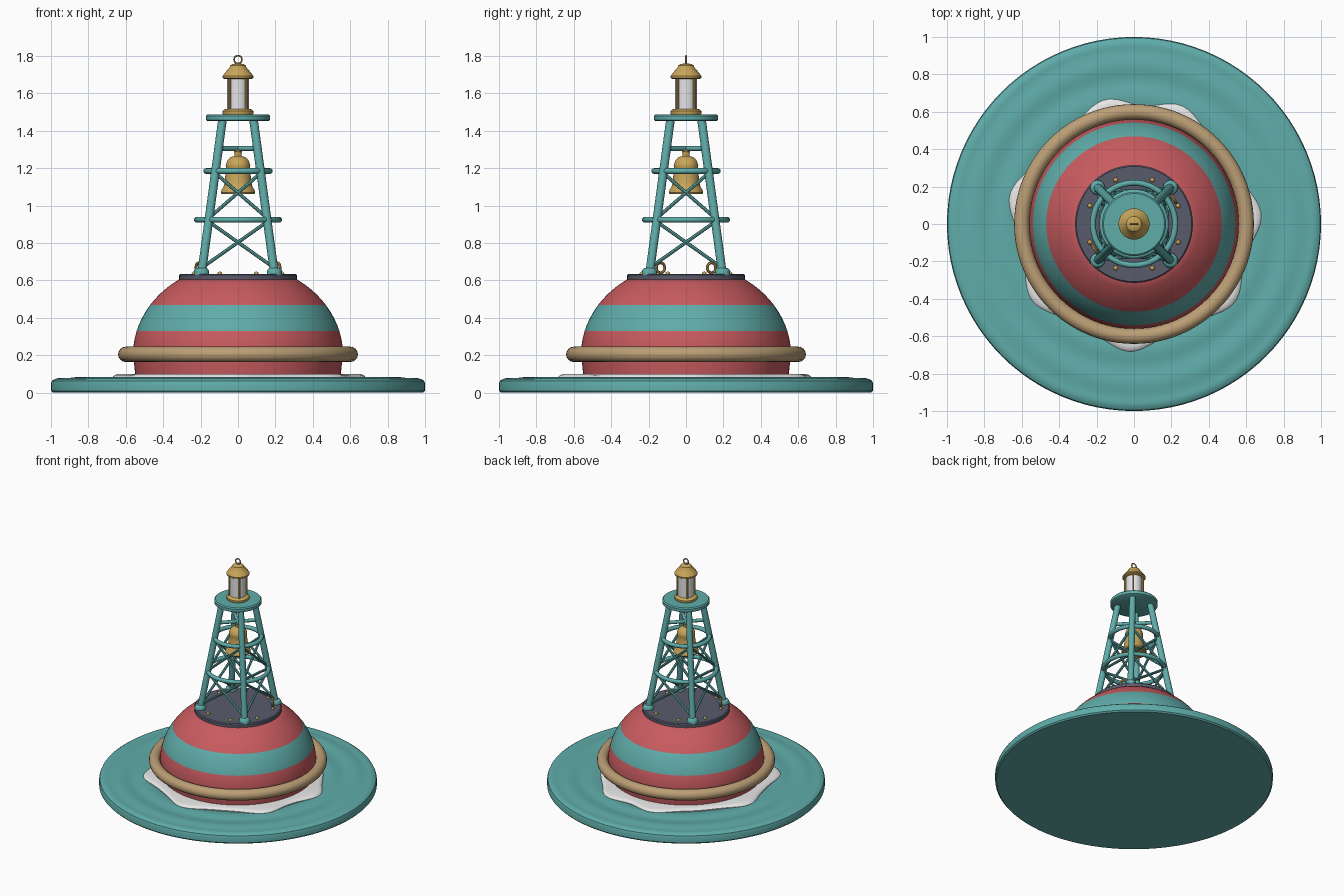
import bpy, bmesh, math
from mathutils import Vector, Matrix

if "Cube" in bpy.data.objects:
    bpy.data.objects.remove(bpy.data.objects["Cube"])


def material(name, rgb):
    m = bpy.data.materials.new(name)
    m.diffuse_color = (*rgb, 1)
    m.use_nodes = True
    m.node_tree.nodes["Principled BSDF"].inputs["Base Color"].default_value = m.diffuse_color
    return m


TEAL = material("sea_teal", (0.115, 0.415, 0.40))
RED = material("buoy_red", (0.58, 0.105, 0.115))
GOLD = material("brass", (0.58, 0.38, 0.10))
ROPE = material("rope_tan", (0.50, 0.345, 0.18))
SLATE = material("deck_slate", (0.10, 0.105, 0.15))
FOAM = material("foam_white", (0.82, 0.82, 0.82))
GLASS = material("lamp_glass", (0.80, 0.80, 0.82))


def finish(name, bm, *mats):
    bmesh.ops.recalc_face_normals(bm, faces=bm.faces)
    me = bpy.data.meshes.new(name)
    bm.to_mesh(me)
    bm.free()
    ob = bpy.data.objects.new(name, me)
    bpy.context.collection.objects.link(ob)
    for m in mats:
        me.materials.append(m)
    return ob


def lathe(name, profile, *mats, n=64, radius=None, rule=None, closed=False):
    """Spin (r, z) points around z; radius(r, angle) can bend the outline."""
    bm = bmesh.new()
    rings = []
    for r, z in profile:
        ring = []
        for i in range(n):
            a = 2 * math.pi * i / n
            rr = radius(r, a) if radius else r
            ring.append(bm.verts.new((rr * math.cos(a), rr * math.sin(a), z)))
        rings.append(ring)
    pairs = list(zip(rings, rings[1:]))
    if closed:
        pairs.append((rings[-1], rings[0]))
    for lo, hi in pairs:
        for i in range(n):
            j = (i + 1) % n
            f = bm.faces.new((lo[i], lo[j], hi[j], hi[i]))
            if rule:
                f.material_index = rule(f.calc_center_median().z)
    if not closed:
        bm.faces.new(rings[0][::-1])
        bm.faces.new(rings[-1])
    return finish(name, bm, *mats)


def torus(name, R, r, mat, loc=(0, 0, 0), rot=None, n=64, m=12):
    prof = [(R + r * math.cos(2 * math.pi * k / m), r * math.sin(2 * math.pi * k / m)) for k in range(m)]
    ob = lathe(name, prof, mat, n=n, closed=True)
    ob.matrix_world = Matrix.Translation(loc) @ (rot or Matrix())
    return ob


def rod(name, a, b, r, mat, n=12):
    a, b = Vector(a), Vector(b)
    d = b - a
    bm = bmesh.new()
    bmesh.ops.create_cone(bm, cap_ends=True, segments=n, radius1=r, radius2=r, depth=d.length,
                          matrix=Matrix.Translation((a + b) / 2) @ d.to_track_quat('Z', 'Y').to_matrix().to_4x4())
    return finish(name, bm, mat)


# Water disc with rounded rim and soft ripples
water = [(0.99, 0), (1.0, 0.01), (1.0, 0.05), (0.995, 0.063), (0.98, 0.073)]
for k in range(31):
    r = 0.96 - 0.46 * k / 30
    water.append((r, 0.080 + 0.004 * math.cos((r - 0.68) * 2 * math.pi / 0.17)))
lathe("water_disc", water, TEAL, n=96)

# Foam collar with uneven lobes
LOBES = [4, 68, 103, 167, 217, 268, 322]


def foam_edge(r, a):
    if r < 0.55:
        return r
    bump = 0
    for deg in LOBES:
        d = (a - math.radians(deg) + math.pi) % (2 * math.pi) - math.pi
        bump += 0.068 * math.exp(-(d / 0.22) ** 2)
    return r + min(bump, 0.075)


lathe("foam_collar", [(0.50, 0.07), (0.612, 0.07), (0.614, 0.085), (0.605, 0.095), (0.585, 0.1), (0.50, 0.1)],
      FOAM, n=128, radius=foam_edge, closed=True)

# Striped hull dome
hull = [(0.545, 0.07), (0.552, 0.12), (0.56, 0.20)]
for z in (0.24, 0.285, 0.33, 0.365, 0.40, 0.435, 0.47, 0.50, 0.53, 0.56, 0.585, 0.61):
    hull.append((0.562 * math.sqrt(1 - ((z - 0.2) / 0.49) ** 2), z))
lathe("hull", hull, RED, TEAL, n=96, rule=lambda z: 1 if 0.33 < z < 0.47 else 0)

# Rope fender
torus("rope_fender", 0.60, 0.041, ROPE, (0, 0, 0.205), n=96, m=16)

# Deck plate and bolts
lathe("deck_plate", [(0.305, 0.598), (0.315, 0.605), (0.315, 0.628), (0.308, 0.635)], SLATE)
for k in range(8):
    a = math.radians(22.5 + 45 * k)
    bm = bmesh.new()
    bmesh.ops.create_uvsphere(bm, u_segments=10, v_segments=6, radius=0.013,
                              matrix=Matrix.Translation((0.255 * math.cos(a), 0.255 * math.sin(a), 0.635)))
    finish(f"deck_bolt_{k}", bm, GOLD)

# Lifting eyes on opposite sides
for k in range(2):
    a = math.radians(33) + math.pi * k
    torus(f"lifting_eye_{k}", 0.027, 0.008, GOLD, (0.25 * math.cos(a), 0.25 * math.sin(a), 0.668),
          Matrix.Rotation(a, 4, 'Z') @ Matrix.Rotation(math.pi / 2, 4, 'Y'), n=24, m=8)


# Tower: legs, feet, hoops, cross braces
def half(z):
    return 0.195 + (0.083 - 0.195) * (z - 0.635) / (1.46 - 0.635)


CORNERS = [(1, 1), (-1, 1), (-1, -1), (1, -1)]


def at(c, z):
    return (c[0] * half(z), c[1] * half(z), z)


for k, c in enumerate(CORNERS):
    rod(f"tower_leg_{k}", at(c, 0.63), at(c, 1.46), 0.023, TEAL, 16)
    foot = lathe(f"leg_foot_{k}", [(0.04, 0.63), (0.04, 0.65), (0.034, 0.662), (0.024, 0.668)], TEAL, n=20)
    foot.location = (c[0] * 0.195, c[1] * 0.195, 0)
    d = CORNERS[(k + 1) % 4]
    for lo, hi in ((0.67, 0.915), (0.935, 1.175)):
        rod(f"brace_{k}_{lo}_a", at(c, lo), at(d, hi), 0.0095, TEAL, 8)
        rod(f"brace_{k}_{lo}_b", at(d, lo), at(c, hi), 0.0095, TEAL, 8)
for z in (0.925, 1.185):
    torus(f"tower_hoop_{z}", half(z) * math.sqrt(2), 0.0155, TEAL, (0, 0, z))
for k in range(2):
    rod(f"bell_beam_{k}", at(CORNERS[k], 1.305), at(CORNERS[k + 2], 1.305), 0.013, TEAL)

# Lamp platform
lathe("lamp_platform", [(0.162, 1.452), (0.171, 1.458), (0.171, 1.48), (0.163, 1.488)], TEAL)

# Bell and hanger
lathe("bell", [(0.075, 1.065), (0.088, 1.062), (0.092, 1.07), (0.088, 1.085), (0.077, 1.10), (0.071, 1.13),
               (0.067, 1.17), (0.063, 1.205), (0.066, 1.212), (0.064, 1.222), (0.055, 1.245),
               (0.038, 1.26), (0.02, 1.266), (0.018, 1.28), (0.022, 1.29), (0.016, 1.30)], GOLD, n=40)

# Lantern: base, glass, posts, roof, top ring
lathe("lantern_base", [(0.08, 1.487), (0.082, 1.492), (0.082, 1.505), (0.075, 1.513), (0.066, 1.517)], GOLD, n=40)
lathe("lantern_glass", [(0.058, 1.51), (0.058, 1.69)], GLASS, n=40)
for k, (x, y) in enumerate(CORNERS):
    rod(f"lantern_post_{k}", (x * 0.045, y * 0.045, 1.51), (x * 0.045, y * 0.045, 1.69), 0.007, GOLD, 8)
lathe("lantern_roof", [(0.075, 1.678), (0.083, 1.683), (0.083, 1.692), (0.066, 1.715), (0.045, 1.738),
                       (0.041, 1.75), (0.03, 1.757), (0.012, 1.76)], GOLD, n=40)
torus("lantern_ring", 0.021, 0.0045, GOLD, (0, 0, 1.781), Matrix.Rotation(math.pi / 2, 4, 'X'), n=28, m=8)

# Smooth shading with sharp edges kept
for ob in bpy.context.scene.objects:
    ob.select_set(True)
    bpy.context.view_layer.objects.active = ob
bpy.ops.object.shade_smooth_by_angle(angle=math.radians(35))
